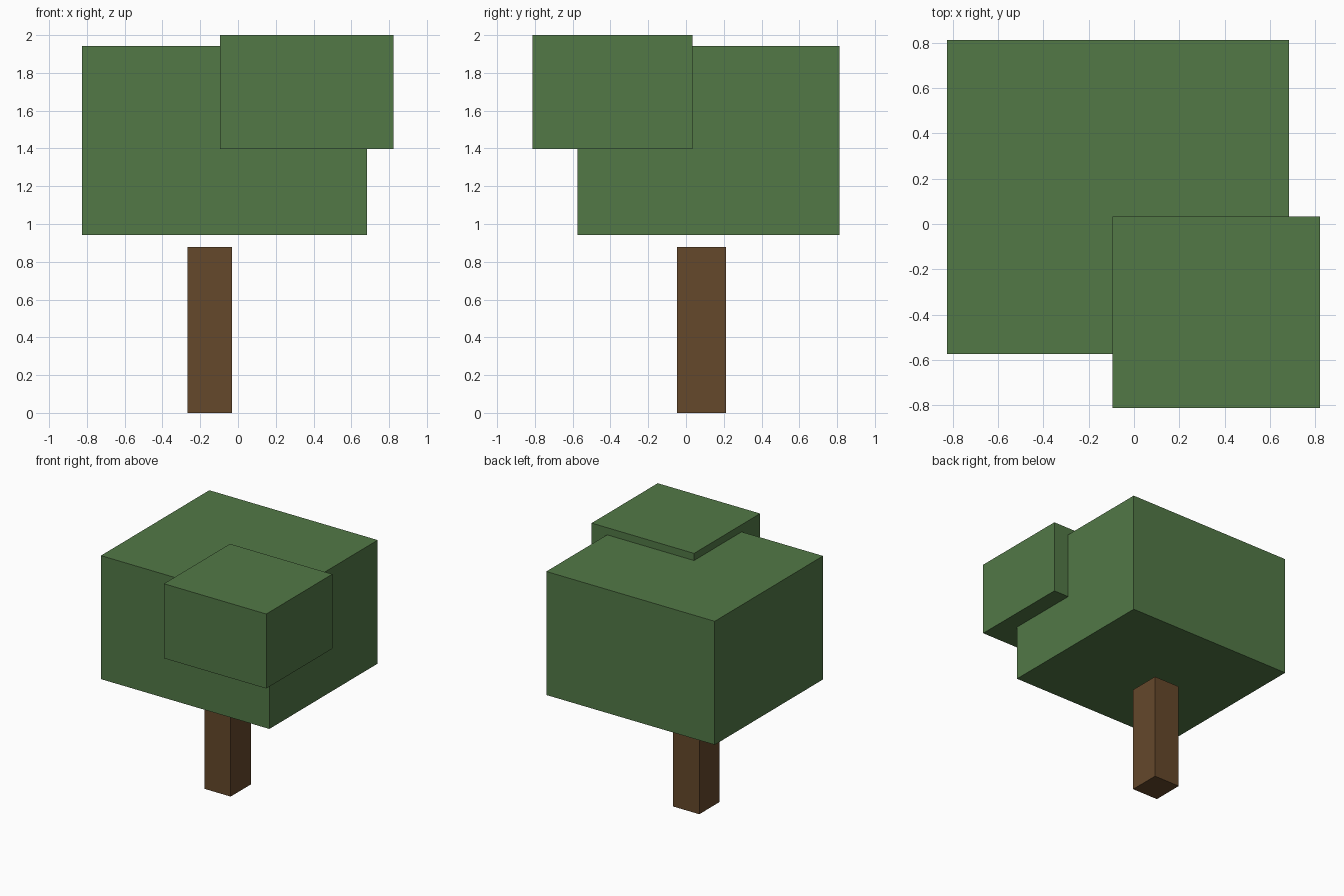
import bpy
import bmesh
from mathutils import Vector

if "Cube" in bpy.data.objects:
    bpy.data.objects.remove(bpy.data.objects["Cube"])


def material(name, color):
    mat = bpy.data.materials.new(name)
    mat.diffuse_color = (*color, 1.0)
    mat.use_nodes = True
    mat.node_tree.nodes["Principled BSDF"].inputs["Base Color"].default_value = mat.diffuse_color
    return mat


def box(name, low, high, mat):
    """Flat-faced box spanning two opposite corners."""
    low, high = Vector(low), Vector(high)
    bm = bmesh.new()
    bmesh.ops.create_cube(bm, size=1.0)
    bmesh.ops.scale(bm, vec=high - low, verts=bm.verts)
    bmesh.ops.translate(bm, vec=(high - low) / 2, verts=bm.verts)
    mesh = bpy.data.meshes.new(name)
    bm.to_mesh(mesh)
    bm.free()
    mesh.materials.append(mat)
    obj = bpy.data.objects.new(name, mesh)
    obj.location = low
    bpy.context.collection.objects.link(obj)
    return obj


bark = material("bark", (0.13, 0.065, 0.024))
leaves = material("leaves", (0.085, 0.19, 0.062))

# Trunk, stopping just short of the foliage
box("trunk", (-0.268, -0.048, 0.0), (-0.032, 0.212, 0.877), bark)

# Main foliage block and the smaller one overlapping its front right corner
box("large_foliage", (-0.826, -0.575, 0.941), (0.684, 0.812, 1.942), leaves)
box("small_foliage", (-0.096, -0.812, 1.396), (0.822, 0.034, 2.0), leaves)
